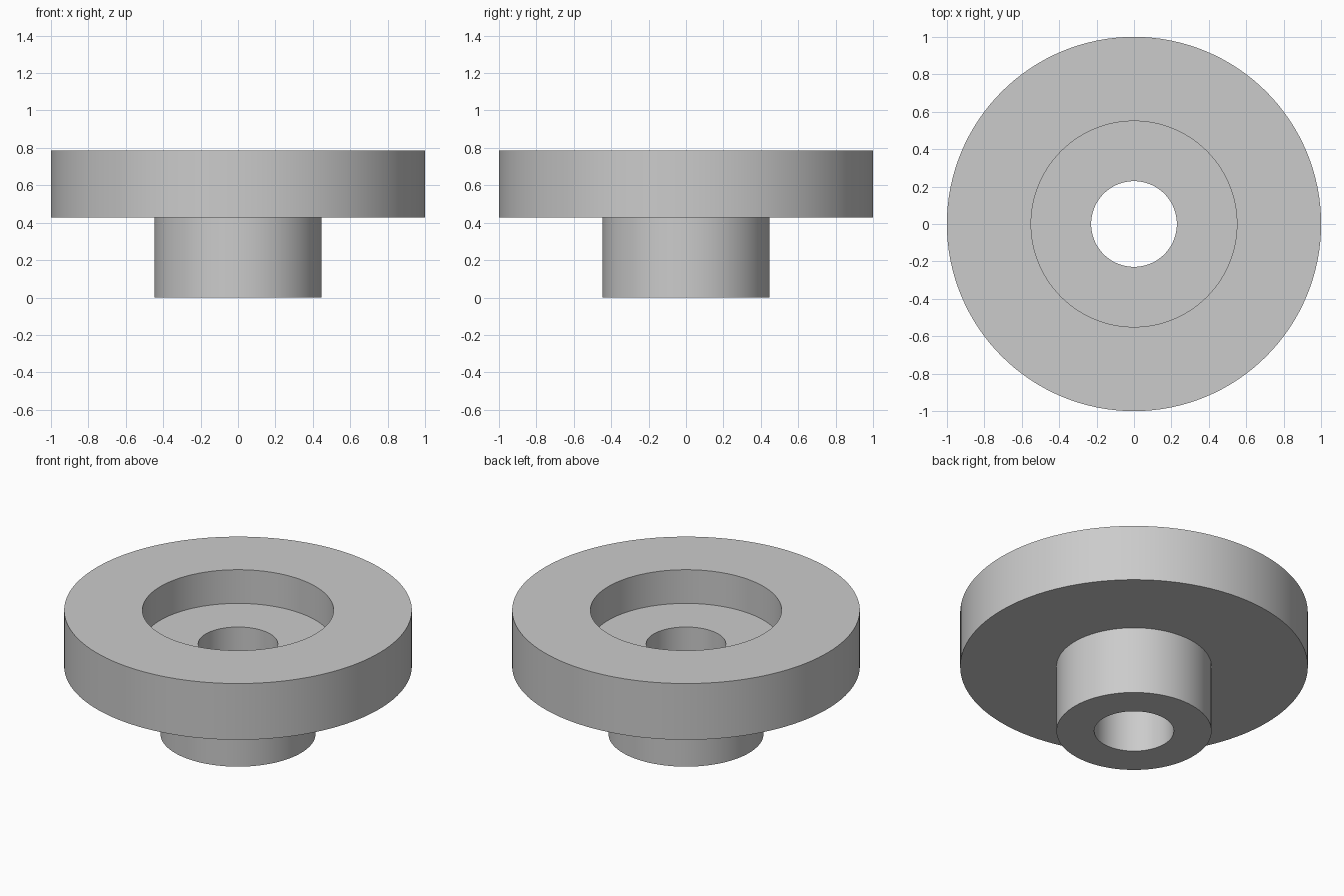
import bpy, bmesh, math

cube = bpy.data.objects.get("Cube")
if cube:
    bpy.data.objects.remove(cube, do_unlink=True)

SEGMENTS = 128
HEIGHT, FLANGE_BASE, RECESS_FLOOR = 0.786, 0.429, 0.572
RIM, RECESS, HUB, BORE = 1.0, 0.55, 0.446, 0.229

# Plain grey metal
grey = bpy.data.materials.new("grey_metal")
grey.use_nodes = True
colour = (0.6, 0.6, 0.6, 1)
grey.diffuse_color = colour
grey.node_tree.nodes["Principled BSDF"].inputs["Base Color"].default_value = colour


def lathe(name, profile):
    """Revolve a closed (radius, height) profile around z."""
    bm = bmesh.new()
    rings = []
    for r, z in profile:
        rings.append([bm.verts.new((r * math.cos(a), r * math.sin(a), z))
                      for a in (math.tau * i / SEGMENTS for i in range(SEGMENTS))])
    for k, low in enumerate(rings):
        high = rings[(k + 1) % len(rings)]
        for i in range(SEGMENTS):
            j = (i + 1) % SEGMENTS
            bm.faces.new((low[i], low[j], high[j], high[i]))
    bmesh.ops.recalc_face_normals(bm, faces=bm.faces)
    mesh = bpy.data.meshes.new(name)
    bm.to_mesh(mesh)
    bm.free()
    mesh.materials.append(grey)
    obj = bpy.data.objects.new(name, mesh)
    bpy.context.collection.objects.link(obj)
    bpy.ops.object.select_all(action='DESELECT')
    obj.select_set(True)
    bpy.context.view_layer.objects.active = obj
    bpy.ops.object.shade_smooth_by_angle(angle=math.radians(30))
    return obj


# Hub with through bore, wide flange and counterbored recess in one turned piece
lathe("flanged_bushing", [
    (BORE, 0), (HUB, 0), (HUB, FLANGE_BASE), (RIM, FLANGE_BASE),
    (RIM, HEIGHT), (RECESS, HEIGHT), (RECESS, RECESS_FLOOR), (BORE, RECESS_FLOOR),
])
